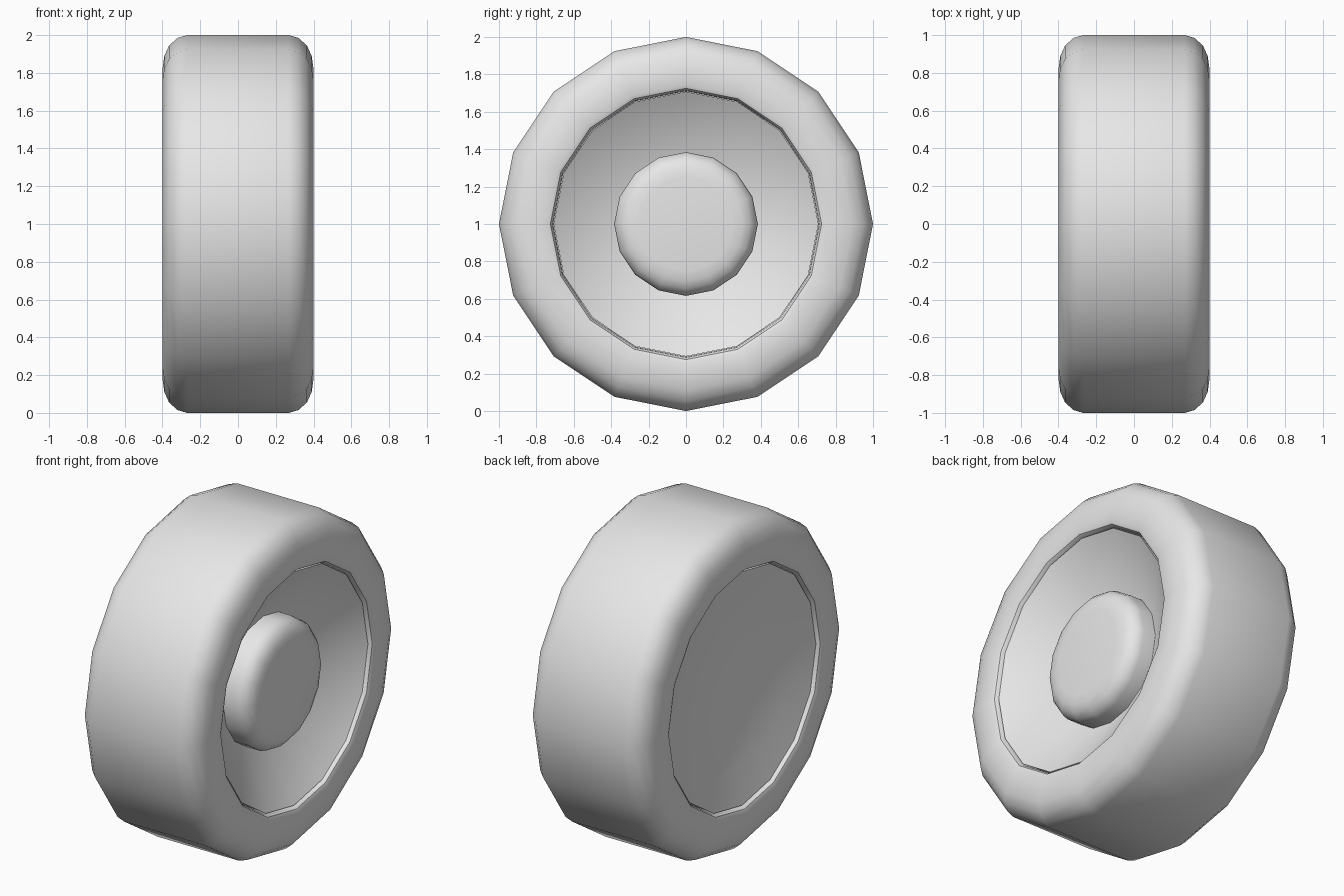
import bpy, bmesh, math
from mathutils import Vector

cube = bpy.data.objects.get("Cube")
if cube:
    bpy.data.objects.remove(cube, do_unlink=True)

SIDES = 16

grey = bpy.data.materials.new("plain_grey")
grey.use_nodes = True
colour = (0.8, 0.8, 0.8, 1)
grey.diffuse_color = colour
grey.node_tree.nodes["Principled BSDF"].inputs["Base Color"].default_value = colour


def lathe(name, profile, closed=False):
    """Turn an (x, radius) profile around the axle, which runs along x at z = 1."""
    bm = bmesh.new()
    verts = [bm.verts.new((x, 0, 1 + r)) for x, r in profile]
    pairs = list(zip(verts, verts[1:]))
    if closed:
        pairs.append((verts[-1], verts[0]))
    edges = [bm.edges.new(p) for p in pairs]
    bmesh.ops.spin(bm, geom=verts + edges, cent=Vector((0, 0, 1)), axis=Vector((1, 0, 0)),
                   angle=math.tau, steps=SIDES, use_duplicate=False)
    bmesh.ops.remove_doubles(bm, verts=bm.verts, dist=0.0005)
    bmesh.ops.recalc_face_normals(bm, faces=bm.faces)
    mesh = bpy.data.meshes.new(name)
    bm.to_mesh(mesh)
    bm.free()
    mesh.materials.append(grey)
    obj = bpy.data.objects.new(name, mesh)
    bpy.context.collection.objects.link(obj)
    bpy.ops.object.select_all(action='DESELECT')
    obj.select_set(True)
    bpy.context.view_layer.objects.active = obj
    bpy.ops.object.shade_smooth_by_angle(angle=math.radians(35))
    return obj


# Tyre: rounded shoulders, flat sidewalls and a small rolled lip, mirrored in x
half = [(0.27, 1.0), (0.32, 0.985), (0.365, 0.945), (0.39, 0.89), (0.4, 0.82),
        (0.4, 0.745), (0.392, 0.725), (0.375, 0.715), (0.34, 0.71)]
lathe("tyre", half + [(-x, r) for x, r in reversed(half)], closed=True)

# Wheel dish: deep cone on the right, shallow bowl on the left
lathe("wheel_dish", [(0.16, 0), (0.16, 0.37), (0.375, 0.708), (-0.375, 0.708),
                     (-0.33, 0.52), (-0.3, 0.34), (-0.285, 0.17), (-0.28, 0)])

# Hub cap: short cylinder with a rounded front edge
lathe("hub_cap", [(0.12, 0), (0.12, 0.384), (0.25, 0.384), (0.285, 0.374),
                  (0.315, 0.345), (0.332, 0.305), (0.338, 0.25), (0.338, 0)])
